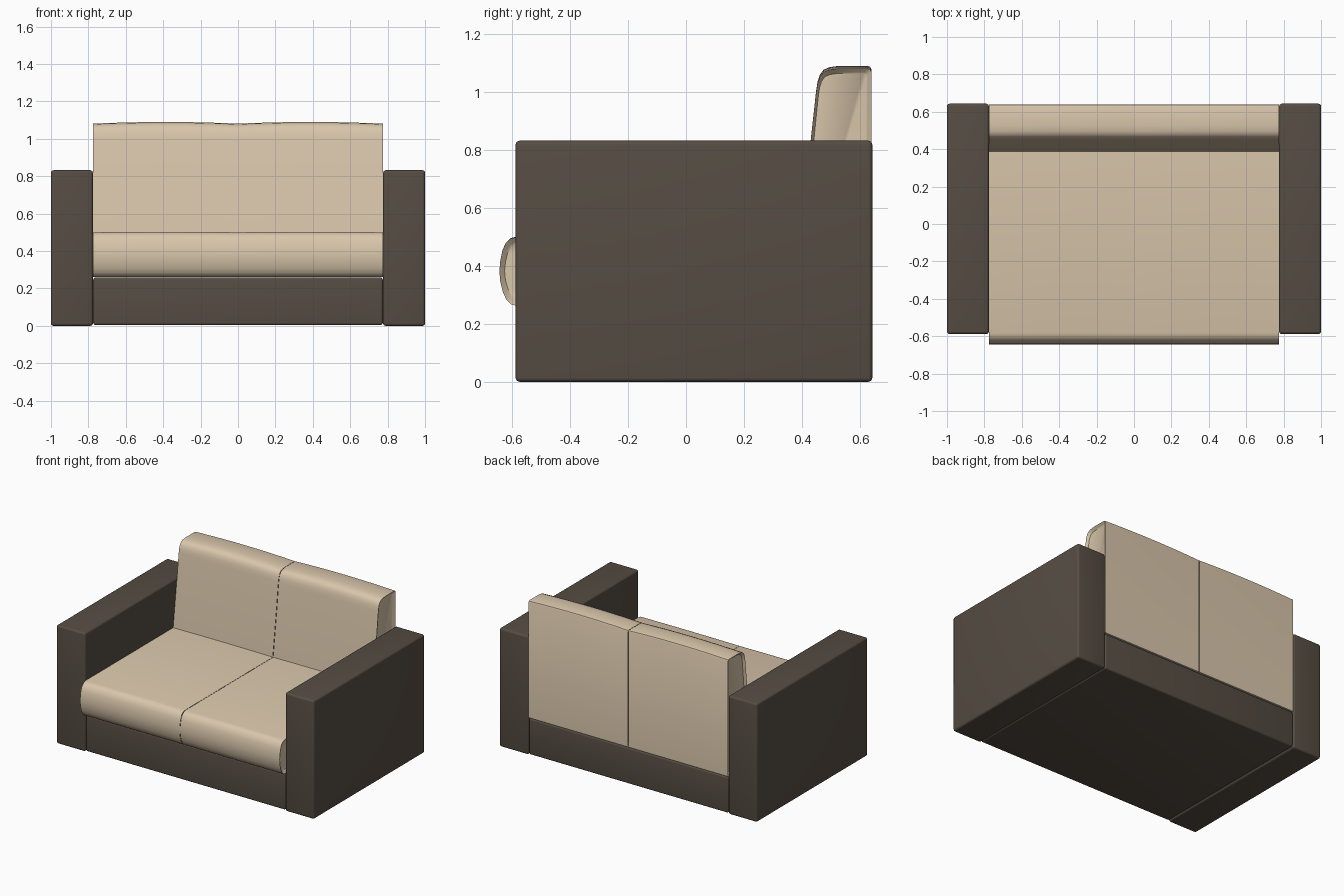
import bpy, bmesh, math

if "Cube" in bpy.data.objects:
    bpy.data.objects.remove(bpy.data.objects["Cube"])


def material(name, rgb):
    m = bpy.data.materials.new(name)
    m.diffuse_color = (*rgb, 1.0)
    m.use_nodes = True
    m.node_tree.nodes["Principled BSDF"].inputs["Base Color"].default_value = m.diffuse_color
    return m


DARK = material("dark brown fabric", (0.093, 0.074, 0.056))
CREAM = material("cream fabric", (0.70, 0.57, 0.41))


def finish(name, bm, mat, angle):
    bmesh.ops.recalc_face_normals(bm, faces=bm.faces)
    me = bpy.data.meshes.new(name)
    bm.to_mesh(me)
    bm.free()
    me.materials.append(mat)
    ob = bpy.data.objects.new(name, me)
    bpy.context.collection.objects.link(ob)
    bpy.ops.object.select_all(action='DESELECT')
    ob.select_set(True)
    bpy.context.view_layer.objects.active = ob
    bpy.ops.object.shade_smooth_by_angle(angle=math.radians(angle))
    return ob


def box(name, lo, hi, radius, mat):
    bm = bmesh.new()
    bmesh.ops.create_cube(bm, size=1)
    for v in bm.verts:
        v.co = [(lo[i] + hi[i]) / 2 + v.co[i] * (hi[i] - lo[i]) for i in range(3)]
    bmesh.ops.bevel(bm, geom=bm.edges[:], offset=radius, segments=4,
                    profile=0.5, affect='EDGES')
    return finish(name, bm, mat, 40)


def cushion(name, x0, x1, profile, radius, dome):
    """Loft a (y, z) profile along x with rounded ends and a slightly domed top."""
    ys, zs = [p[0] for p in profile], [p[1] for p in profile]
    cy, cz = (min(ys) + max(ys)) / 2, (min(zs) + max(zs)) / 2
    hy, hz = max(ys) - cy, max(zs) - cz
    steps = [i * math.pi / 10 for i in range(6)]
    stations = [(x0 + radius * (1 - math.sin(a)), radius * (1 - math.cos(math.pi / 2 - a)))
                for a in steps]
    stations += [(x0 + (x1 - x0) * k / 8, 0) for k in range(1, 8)]
    stations += [(x1 - (x - x0), d) for x, d in reversed(stations[:6])]
    bm = bmesh.new()
    rings = []
    for x, d in stations:
        u = 2 * (x - x0) / (x1 - x0) - 1
        ring = []
        for y, z in profile:
            lift = dome * (1 - u * u) * max(0, (z - cz) / hz) ** 4
            ring.append(bm.verts.new((x, cy + (y - cy) * (1 - d / hy),
                                      cz + (z - cz) * (1 - d / hz) + lift)))
        rings.append(ring)
    n = len(profile)
    for a, b in zip(rings, rings[1:]):
        for i in range(n):
            j = (i + 1) % n
            bm.faces.new((a[i], a[j], b[j], b[i]))
    bm.faces.new(rings[0])
    bm.faces.new(rings[-1])
    return finish(name, bm, CREAM, 40)


# Rounded-front seat profile and leaning back profile, as (y, z)
SEAT = [(0.41, 0.262), (-0.585, 0.262), (-0.605, 0.268), (-0.62, 0.283), (-0.632, 0.31),
        (-0.641, 0.345), (-0.644, 0.382), (-0.641, 0.418), (-0.634, 0.452),
        (-0.622, 0.479), (-0.605, 0.494), (-0.583, 0.50), (0.41, 0.50)]
BACK = [(0.64, 0.262), (0.372, 0.262), (0.388, 0.50), (0.43, 0.83), (0.449, 1.0),
        (0.454, 1.03), (0.462, 1.053), (0.475, 1.069), (0.495, 1.077), (0.525, 1.081),
        (0.628, 1.081), (0.636, 1.078), (0.64, 1.069)]

# Base between the arms
box("base", (-0.774, -0.583, 0.004), (0.774, 0.64, 0.258), 0.012, DARK)

# Arms and cushions, one set per side
for side, s in (("left", -1), ("right", 1)):
    xa, xb = sorted((s * 0.776, s * 1.0))
    box(side + "_arm", (xa, -0.588, 0.0), (xb, 0.643, 0.832), 0.014, DARK)
    xa, xb = sorted((s * 0.001, s * 0.775))
    cushion(side + "_seat_cushion", xa, xb, SEAT, 0.018, 0.002)
    cushion(side + "_back_cushion", xa, xb, BACK, 0.018, 0.009)
